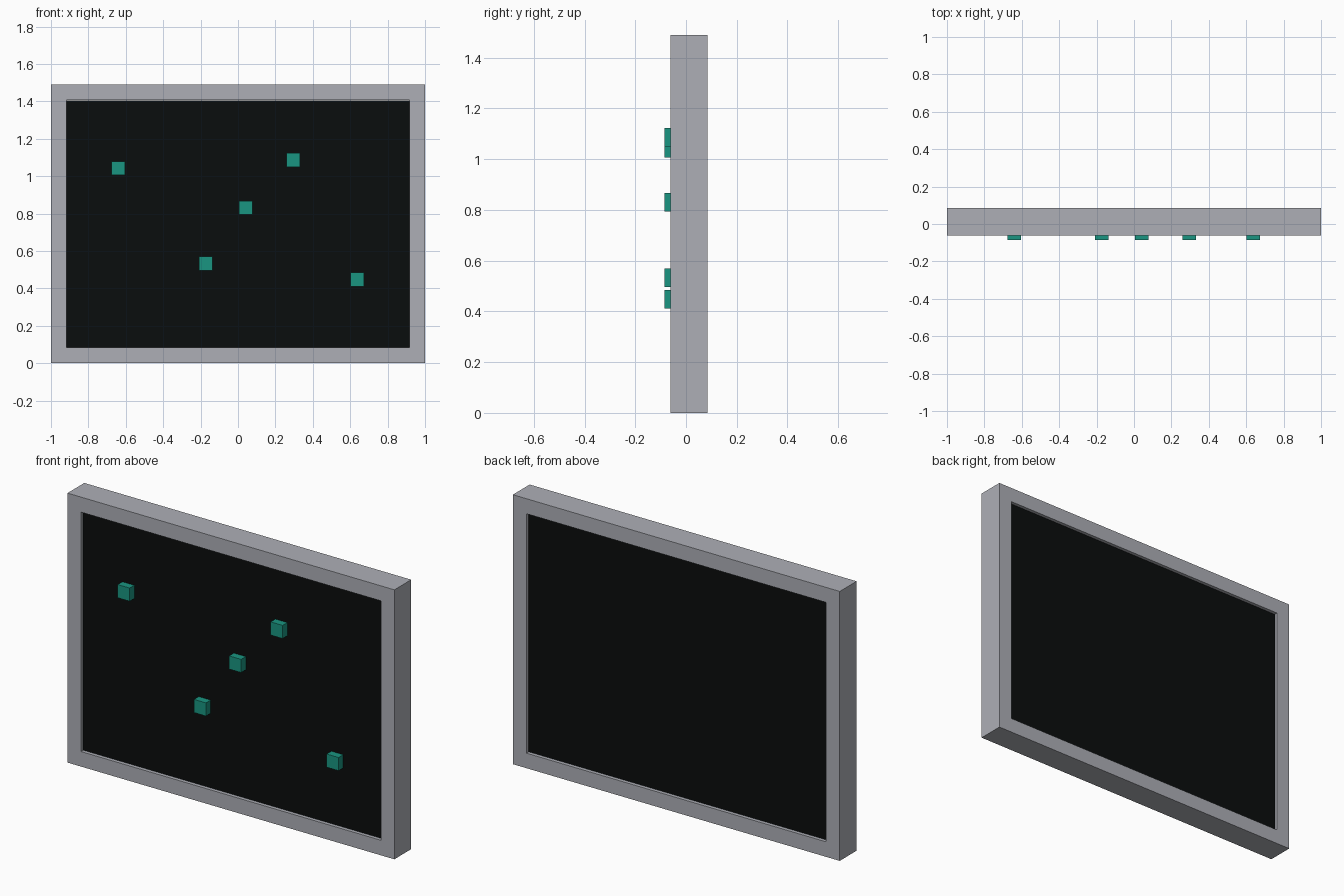
import bpy, bmesh

if "Cube" in bpy.data.objects:
    bpy.data.objects.remove(bpy.data.objects["Cube"])

W, H = 2.0, 1.49              # outer frame size
BORDER = 0.083                # width of the frame rails
FRONT, BACK = -0.062, 0.085   # frame faces in y
SCREEN_FRONT, SCREEN_BACK = -0.044, 0.067
CHIP, CHIP_FRONT = 0.073, -0.085


def material(name, color):
    mat = bpy.data.materials.new(name)
    mat.diffuse_color = color
    mat.use_nodes = True
    mat.node_tree.nodes["Principled BSDF"].inputs["Base Color"].default_value = mat.diffuse_color
    return mat


def box(name, x, z, w, h, y0, y1, mat):
    bpy.ops.mesh.primitive_cube_add(size=1, location=(x, (y0 + y1) / 2, z))
    ob = bpy.context.object
    ob.name = name
    ob.scale = (w, y1 - y0, h)
    bpy.ops.object.transform_apply(location=False, rotation=False, scale=True)
    ob.data.materials.append(mat)
    return ob


def rectangle(bm, inset):
    x = W / 2 - inset
    corners = [(-x, inset), (x, inset), (x, H - inset), (-x, H - inset)]
    return [bm.verts.new((cx, FRONT, cz)) for cx, cz in corners]


# Frame: mitred ring extruded from front to back
bm = bmesh.new()
outer, inner = rectangle(bm, 0), rectangle(bm, BORDER)
for i in range(4):
    j = (i + 1) % 4
    bm.faces.new((outer[i], outer[j], inner[j], inner[i]))
ring = bmesh.ops.extrude_face_region(bm, geom=bm.faces[:], use_keep_orig=True)
verts = [g for g in ring["geom"] if isinstance(g, bmesh.types.BMVert)]
bmesh.ops.translate(bm, verts=verts, vec=(0, BACK - FRONT, 0))
bmesh.ops.recalc_face_normals(bm, faces=bm.faces[:])
mesh = bpy.data.meshes.new("frame")
bm.to_mesh(mesh)
bm.free()
bpy.context.collection.objects.link(bpy.data.objects.new("frame", mesh))
mesh.materials.append(material("frame_grey", (0.42, 0.43, 0.47, 1)))

# Dark panel recessed on both sides
box("panel", 0, H / 2, W - 2 * BORDER - 0.002, H - 2 * BORDER - 0.002,
    SCREEN_FRONT, SCREEN_BACK, material("panel_black", (0.003, 0.004, 0.004, 1)))

# Green markers standing on the panel front
green = material("marker_green", (0.01, 0.3, 0.22, 1))
for x, z in [(-0.64, 1.043), (-0.173, 0.533), (0.042, 0.831),
             (0.296, 1.087), (0.638, 0.448)]:
    box("marker", x, z, CHIP, CHIP, CHIP_FRONT, SCREEN_FRONT, green)
